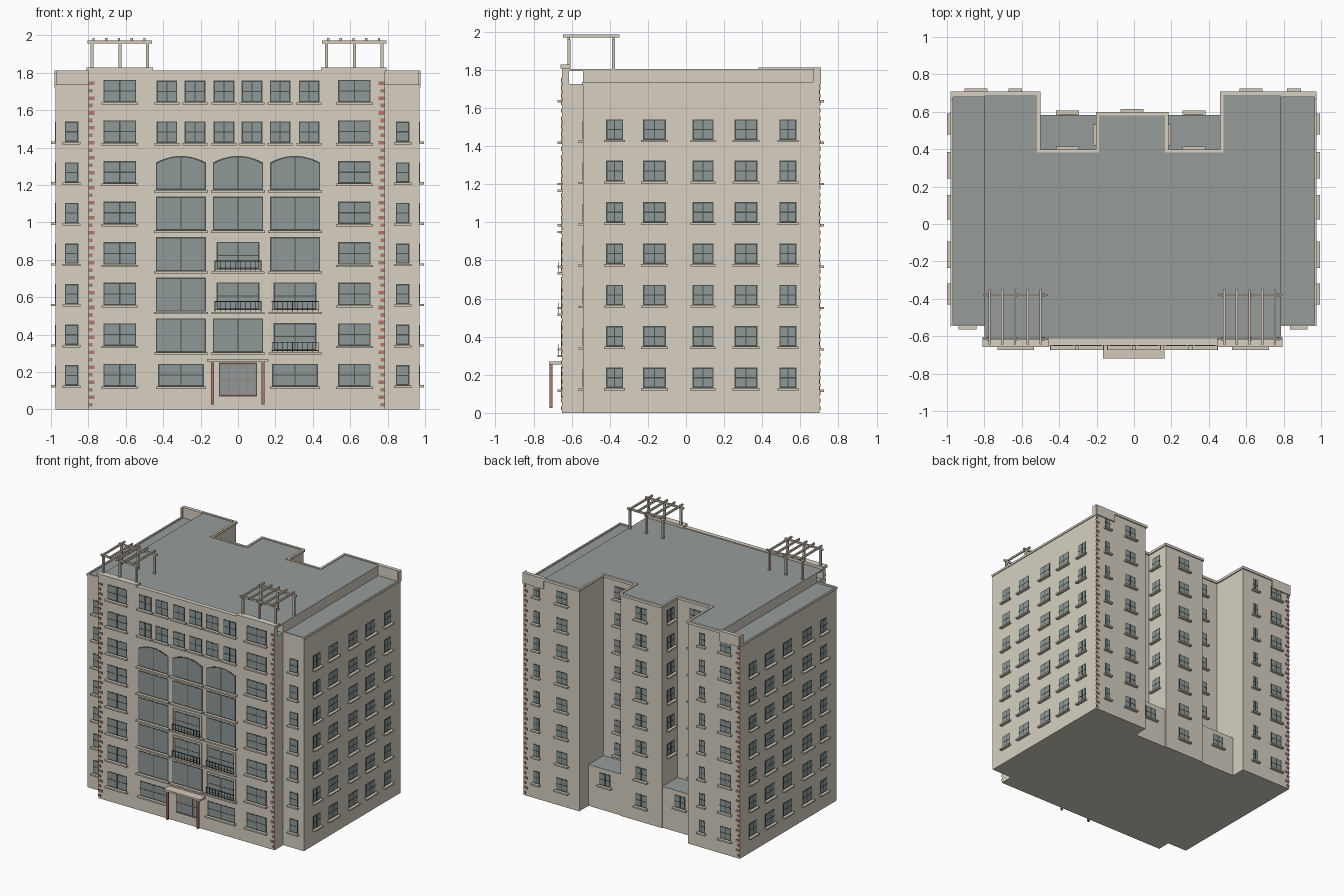
import bpy, bmesh, math
from mathutils import Matrix, Vector

if "Cube" in bpy.data.objects:
    bpy.data.objects.remove(bpy.data.objects["Cube"], do_unlink=True)


def material(name, rgb):
    m = bpy.data.materials.new(name)
    m.use_nodes = True
    m.diffuse_color = (*rgb, 1)
    bsdf = m.node_tree.nodes["Principled BSDF"]
    bsdf.inputs["Base Color"].default_value = (*rgb, 1)
    bsdf.inputs["Roughness"].default_value = 0.8
    return m


WALL = material("warm_stone", (0.68, 0.63, 0.54))
TRIM = material("stone_trim", (0.65, 0.59, 0.49))
ROOF = material("grey_roof", (0.305, 0.335, 0.325))
GLASS = material("window_glass", (0.275, 0.315, 0.315))
FRAME = material("dark_frame", (0.07, 0.085, 0.08))
BRICK = material("red_brick", (0.42, 0.19, 0.145))


class Part:
    """One named object gathered from boxes and extruded outlines."""

    def __init__(self, name, *mats):
        self.name, self.mats, self.bm = name, mats, bmesh.new()

    def box(self, lo, hi, m=Matrix()):
        size = Vector(hi) - Vector(lo)
        mid = (Vector(hi) + Vector(lo)) / 2
        bmesh.ops.create_cube(self.bm, size=1, matrix=m @ Matrix.Translation(mid) @ Matrix.Diagonal((*size, 1)))

    def prism(self, pts, vec):
        face = self.bm.faces.new([self.bm.verts.new(p) for p in pts])
        ext = bmesh.ops.extrude_face_region(self.bm, geom=[face], use_keep_orig=True)
        top = [g for g in ext["geom"] if isinstance(g, bmesh.types.BMVert)]
        bmesh.ops.translate(self.bm, verts=top, vec=vec)

    def finish(self):
        bmesh.ops.recalc_face_normals(self.bm, faces=self.bm.faces)
        if len(self.mats) > 1:  # upward faces take the second colour
            for f in self.bm.faces:
                f.material_index = int(f.normal.z > 0.9)
        mesh = bpy.data.meshes.new(self.name)
        self.bm.to_mesh(mesh)
        self.bm.free()
        for m in self.mats:
            mesh.materials.append(m)
        bpy.context.collection.objects.link(bpy.data.objects.new(self.name, mesh))


# Plan dimensions
XL, XR, CL, CR = -0.975, 0.97, -0.80, 0.785
FRONT, WING, BACK, MID, DEEP = -0.65, -0.54, 0.70, 0.59, 0.39
STRIP, TOP = 1.725, 1.805
rear = [(0.47, BACK), (0.47, DEEP), (0.175, DEEP), (0.175, MID),
        (-0.195, MID), (-0.195, DEEP), (-0.51, DEEP), (-0.51, BACK)]
body_plan = [(XL, WING), (CL, WING), (CL, FRONT), (CR, FRONT), (CR, WING), (XR, WING), (XR, BACK)] + rear + [(XL, BACK)]
attic_plan = [(CL, WING), (CR, WING), (CR, BACK)] + rear + [(CL, BACK)]

body = Part("building_body", WALL, ROOF)
body.prism([(x, y, 0) for x, y in body_plan], (0, 0, STRIP))
body.finish()
attic = Part("attic_storey", WALL, ROOF)
attic.prism([(x, y, STRIP) for x, y in attic_plan], (0, 0, TOP - STRIP))
attic.box((CL, FRONT + 0.02, TOP - 0.012), (CR, WING, TOP))
attic.finish()
low = Part("ground_floor_annexes", WALL, ROOF)
for a, b in ((-0.51, -0.195), (0.175, 0.47)):
    low.box((a, DEEP, 0), (b, 0.582, 0.335))
low.finish()

# Parapets and copings
parapet = Part("parapets", WALL)


def coping(pts, z0, z1, t=0.009):
    for (ax, ay), (bx, by) in zip(pts, pts[1:]):
        parapet.box((min(ax, bx) - t, min(ay, by) - t, z0), (max(ax, bx) + t, max(ay, by) + t, z1))


coping(attic_plan[2:], 1.79, 1.811)
for side, inner in ((XL, CL), (XR, CR)):
    coping([(inner, WING), (side, WING), (side, BACK)], 1.72, 1.737, 0.006)
    parapet.box((min(side, inner), BACK - 0.02, STRIP), (max(side, inner), BACK + 0.009, 1.811))
    parapet.box((side - 0.006, BACK - 0.035, STRIP), (side + 0.006, BACK + 0.008, 1.811))
parapet.box((CL, FRONT, STRIP), (CR, FRONT + 0.035, 1.812))
for a, b in ((-0.81, -0.455), (0.445, 0.795)):
    parapet.box((a, FRONT - 0.008, 1.808), (b, FRONT + 0.045, 1.828))
parapet.finish()

# Windows: dark plate, glass plate, glazing bars and sill, set on a wall matrix
frames, panes = Part("window_frames", FRAME), Part("window_glass", GLASS)
sills, rails = Part("window_sills", TRIM), Part("balcony_rails", FRAME)


def wall(facing, offset):
    return Matrix.Rotation(math.radians(facing), 4, 'Z') @ Matrix.Translation((0, -offset, 0))


def outline(u, z, w, h, rise, inset):
    a, b = w / 2 - inset, z + inset
    pts = [(u - a, b), (u + a, b)]
    steps = 12 if rise else 1
    for i in range(steps + 1):
        s = 1 - 2 * i / steps
        pts.append((u + a * s, z + h - inset - rise * s * s))
    return pts


def window(m, u, z, w, h, cols=2, rows=2, rise=0, sill=True):
    for part, inset, depth in ((frames, 0, 0.0015), (panes, 0.007, 0.0025)):
        part.prism([m @ Vector((x, 0, y)) for x, y in outline(u, z, w, h, rise, inset)],
                   m.to_3x3() @ Vector((0, -depth, 0)))
    for i in range(1, cols):
        x = u - w / 2 + w * i / cols
        frames.box((x - 0.003, -0.0035, z), (x + 0.003, 0, z + h - 0.003), m)
    for i in range(1, rows):
        y = z + h * i / rows
        frames.box((u - w / 2, -0.0035, y - 0.003), (u + w / 2, 0, y + 0.003), m)
    if sill:
        sills.box((u - w / 2 - 0.011, -0.024, z - 0.013), (u + w / 2 + 0.011, 0, z - 0.001), m)


def balcony(m, u, z):
    # thin surround with a smaller window and a railing in front
    window(m, u, z + 0.012, 0.228, 0.145, sill=False)
    for lo, hi in (((-0.132, 0), (0.132, 0.006)), ((-0.132, 0.169), (0.132, 0.175)),
                   ((-0.132, 0), (-0.126, 0.175)), ((0.126, 0), (0.132, 0.175))):
        sills.box((u + lo[0], -0.007, z + lo[1]), (u + hi[0], 0, z + hi[1]), m)
    sills.box((u - 0.143, -0.024, z - 0.013), (u + 0.143, 0, z - 0.001), m)
    for h in (0.008, 0.052):
        rails.box((u - 0.125, -0.022, z + h), (u + 0.125, -0.018, z + h + 0.004), m)
    for i in range(10):
        x = u - 0.123 + 0.246 * i / 9
        rails.box((x - 0.0015, -0.022, z), (x + 0.0015, -0.018, z + 0.055), m)


PITCH = 0.217
BALCONIES = ((3, 1), (2, 1), (2, 2), (1, 2))
front, wing_front = wall(0, -FRONT), wall(0, -WING)
back, mid_back, deep_back = wall(180, BACK), wall(180, MID), wall(180, DEEP)
for floor in range(8):
    z = 0.123 + PITCH * floor
    for u in (-0.632, 0.622):
        window(front, u, z, 0.175, 0.12)
    if floor >= 6:
        for u in (-0.38, -0.23, -0.075, 0.075, 0.225, 0.38):
            window(front, u, z, 0.11, 0.115)
    for k, u in enumerate((-0.305, 0, 0.305)):
        if floor == 0 and u:
            window(front, u, z, 0.245, 0.12)
        elif 0 < floor < 6:
            if (floor, k) in BALCONIES:
                balcony(front, u, z - 0.035)
            else:
                window(front, u, z - 0.035, 0.268, 0.182, rows=1, rise=0.035 if floor == 5 else 0)
    # rear face: u runs towards -x
    for x, w in ((-0.845, 0.10), (-0.635, 0.052), (0.625, 0.10), (0.855, 0.052)):
        window(back, -x, z, w, 0.10)
    window(mid_back, 0.01, z, 0.10, 0.10)
    for x in (-0.355, 0.32):
        if floor:
            window(deep_back, -x, z + (0.03 if floor == 1 else 0), 0.10, 0.10)
        else:
            window(wall(180, 0.582), -x, 0.2, 0.10, 0.10)
    if floor > 1:  # light-well walls of the central rear block
        window(wall(90, 0.175), 0.475, z, 0.09, 0.10)
        window(wall(-90, 0.195), -0.475, z, 0.09, 0.10)
    if floor < 7:
        for u in (-0.89, 0.88):
            window(wing_front, u, z + 0.005, 0.072, 0.108, cols=1)
        for y, w in ((-0.375, 0.09), (-0.165, 0.12), (0.09, 0.11), (0.315, 0.12), (0.535, 0.09)):
            window(wall(90, XR), y, z + 0.008, w, 0.107)
            window(wall(-90, -XL), -y, z + 0.008, w, 0.107)

# Entrance: glazed door, canopy and posts
window(front, 0, 0.07, 0.205, 0.18, cols=1, rows=1, sill=False)
door = Part("door_bars", BRICK)
for x in (-0.092, -0.048, 0.048, 0.092):
    door.box((x - 0.002, FRONT - 0.006, 0.078), (x + 0.002, FRONT, 0.243))
for z in (0.078, 0.155, 0.238):
    door.box((-0.094, FRONT - 0.006, z), (0.094, FRONT, z + 0.004))
door.finish()
canopy = Part("entrance_canopy", TRIM)
canopy.box((-0.165, -0.72, 0.255), (0.162, FRONT, 0.27))
canopy.finish()
posts = Part("canopy_posts", BRICK)
for x in (-0.137, 0.134):
    posts.box((x - 0.008, -0.716, 0.025), (x + 0.008, -0.70, 0.255))
posts.finish()
for p in (frames, panes, sills, rails):
    p.finish()

# Corner bricks set into the front and rear faces, alternately long and short
quoins = Part("corner_bricks", BRICK)
for cx, cy, sx, sy in ((CL, FRONT, 1, 1), (CR, FRONT, -1, 1), (XL, BACK, 1, -1), (XR, BACK, -1, -1)):
    for i in range(44):
        xs = sorted((cx + sx * 0.001, cx + sx * (0.034 if i % 2 else 0.022)))
        ys = sorted((cy - sy * 0.005, cy + sy * 0.01))
        z = 0.015 + 0.04 * i
        quoins.box((xs[0], ys[0], z), (xs[1], ys[1], z + 0.019))
quoins.finish()

# Roof pergolas
for name, cx in (("left_pergola", 0.622), ("right_pergola", -0.632)):
    p = Part(name, TRIM)
    for y in (-0.615, -0.38):
        for dx in (-0.148, 0, 0.148):
            p.box((cx + dx - 0.008, y - 0.008, TOP), (cx + dx + 0.008, y + 0.008, 1.96))
        p.box((cx - 0.172, y - 0.006, 1.957), (cx + 0.172, y + 0.006, 1.972))
    for i in range(5):
        x = cx - 0.14 + 0.068 * i
        p.box((x - 0.006, -0.645, 1.97), (x + 0.006, -0.35, 1.985))
    p.finish()
